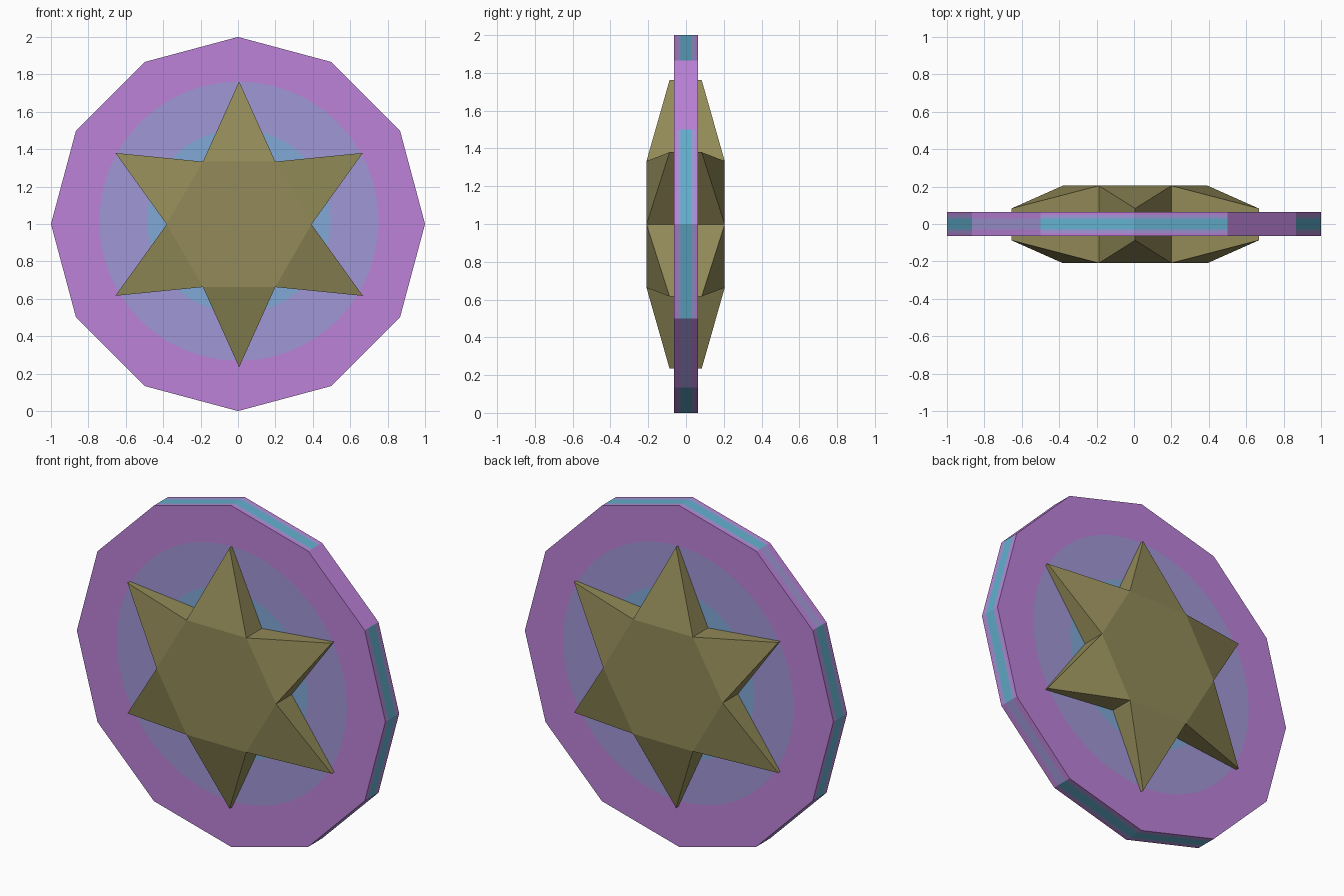
import bpy, bmesh, math

if "Cube" in bpy.data.objects:
    bpy.data.objects.remove(bpy.data.objects["Cube"])


def material(name, rgb):
    m = bpy.data.materials.new(name)
    lin = [((c / 255 + 0.055) / 1.055) ** 2.4 for c in rgb]
    m.diffuse_color = (*lin, 1)
    m.use_nodes = True
    m.node_tree.nodes["Principled BSDF"].inputs["Base Color"].default_value = m.diffuse_color
    return m


PURPLE = material("orchid purple", (188, 130, 216))
LAVENDER = material("lavender", (160, 151, 214))
BLUE = material("soft blue", (129, 169, 215))
CYAN = material("rim cyan", (98, 176, 206))
OLIVE = material("olive gold", (146, 138, 88))


def finish(bm, name, mats):
    bmesh.ops.recalc_face_normals(bm, faces=bm.faces)
    me = bpy.data.meshes.new(name)
    bm.to_mesh(me)
    bm.free()
    for m in mats:
        me.materials.append(m)
    ob = bpy.data.objects.new(name, me)
    bpy.context.collection.objects.link(ob)
    return ob


def loft(bm, rings, pick=lambda strip, i: 0):
    # rings are equal-length point lists; the ends are closed with fans or caps
    vs = [[bm.verts.new(p) for p in r] for r in rings]
    n = len(vs[0])
    for s, (a, b) in enumerate(zip(vs, vs[1:])):
        for i in range(n):
            j = (i + 1) % n
            bm.faces.new((a[i], a[j], b[j], b[i])).material_index = pick(s, i)
    return vs


SIDES, SUB = 12, 4
N = SIDES * SUB
HALF = 0.064


def circle(r, y):
    return [(0.005 + r * math.cos(2 * math.pi * k / N), y,
             1.015 + r * math.sin(2 * math.pi * k / N)) for k in range(N)]


def dodecagon(y):
    pts = []
    for k in range(N):
        a = 2 * math.pi * (k // SUB) / SIDES
        b = a + 2 * math.pi / SIDES
        t = (k % SUB) / SUB
        pts.append((math.cos(a) * (1 - t) + math.cos(b) * t, y,
                    1 + math.sin(a) * (1 - t) + math.sin(b) * t))
    return pts


# Twelve-sided disc: concentric colour rings on both faces, striped rim
rings = [circle(0.49, -HALF), circle(0.747, -HALF)]
rings += [dodecagon(y) for y in (-HALF, -0.048, -0.03, 0.03, 0.048, HALF)]
rings += [circle(0.747, HALF), circle(0.49, HALF)]


def disc_colour(strip, i):
    side = i // SUB
    if strip in (0, 8):
        return 1
    if strip in (3, 4, 5):
        if side % 3 == 1:                       # diagonal sides have a faint stripe
            return 1 if strip == 4 and side != 1 else 0
        return 3 if strip == 4 else 1
    return 0


bm = bmesh.new()
vs = loft(bm, rings, disc_colour)
for end in (vs[0], vs[-1]):
    bm.faces.new(end).material_index = 2
finish(bm, "disc", [PURPLE, LAVENDER, BLUE, CYAN])


# Six-pointed star through the disc: raised hexagon, points sloping to the tips
def star(sign):
    pts = []
    for k in range(12):
        a = math.radians(90 + 30 * k)
        tip = k % 2 == 0
        r, y = (0.764, 0.085) if tip else (0.387, 0.207)
        pts.append((0.006 + r * math.cos(a), -0.002 + sign * y, 0.998 + r * math.sin(a)))
    return pts


bm = bmesh.new()
vs = loft(bm, [star(-1), star(1)])
for end in (vs[0], vs[-1]):
    bm.faces.new(end[1::2])
    for k in range(0, 12, 2):
        bm.faces.new((end[k - 1], end[k], end[k + 1]))
finish(bm, "star", [OLIVE])
